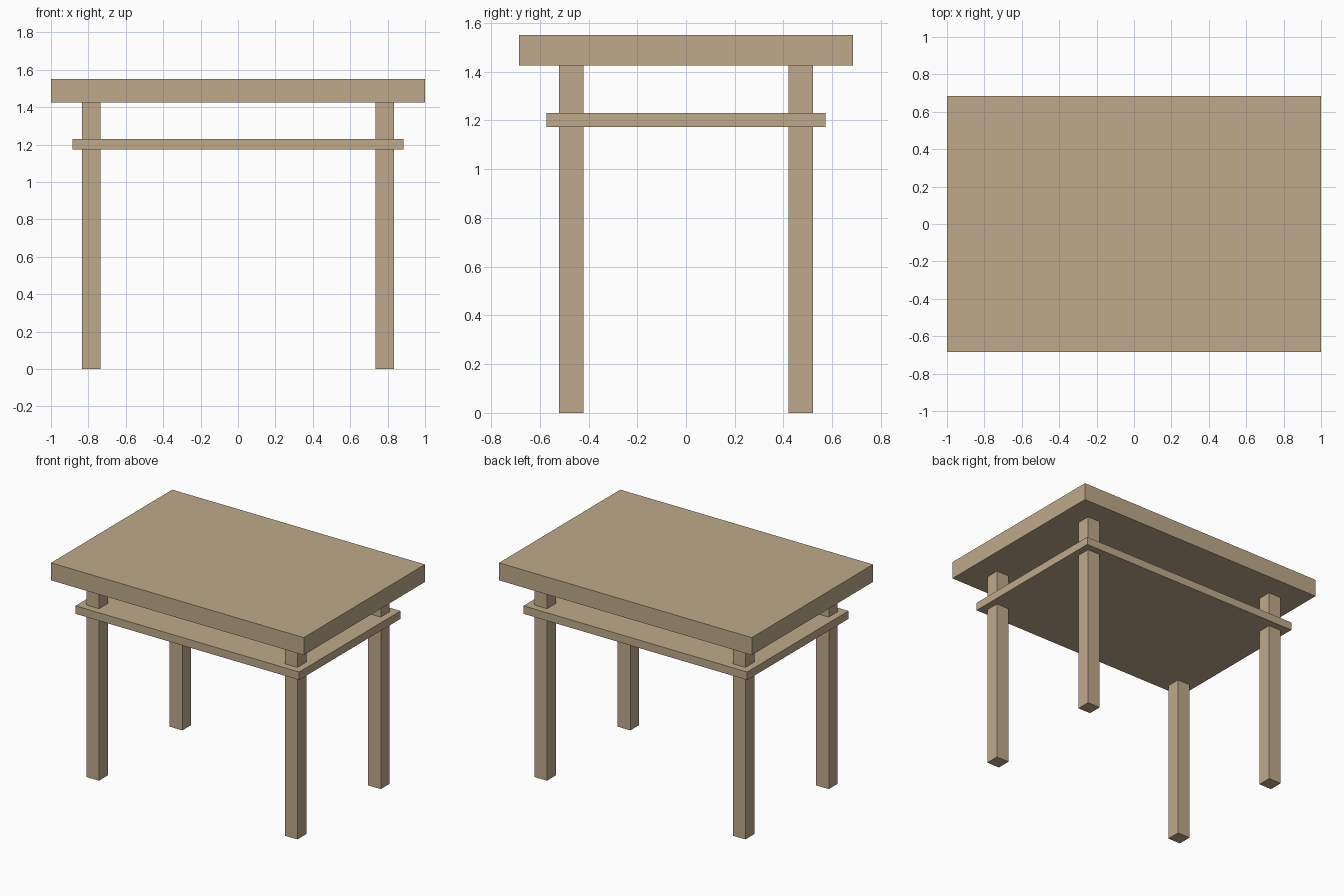
import bpy

if "Cube" in bpy.data.objects:
    bpy.data.objects.remove(bpy.data.objects["Cube"])

wood = bpy.data.materials.new("light_wood")
wood.diffuse_color = (0.52, 0.40, 0.26, 1)
wood.use_nodes = True
wood.node_tree.nodes["Principled BSDF"].inputs["Base Color"].default_value = wood.diffuse_color


def box(name, x, y, z0, z1, cx=0, cy=0):
    """Box with half sizes x, y, spanning z0 to z1."""
    bpy.ops.mesh.primitive_cube_add(size=2, location=(cx, cy, (z0 + z1) / 2))
    ob = bpy.context.object
    ob.name = name
    ob.scale = (x, y, (z1 - z0) / 2)
    bpy.ops.object.transform_apply(location=False, rotation=False, scale=True)
    ob.data.materials.append(wood)
    return ob


# Thick top and thin shelf just below it
box("table_top", 1.0, 0.685, 1.425, 1.55)
box("shelf", 0.885, 0.572, 1.173, 1.23)

# Four square legs running through the shelf to the top
for side, sx in (("left", -1), ("right", 1)):
    for end, sy in (("front", -1), ("back", 1)):
        box(f"{end}_{side}_leg", 0.05, 0.05, 0, 1.425, sx * 0.785, sy * 0.471)
